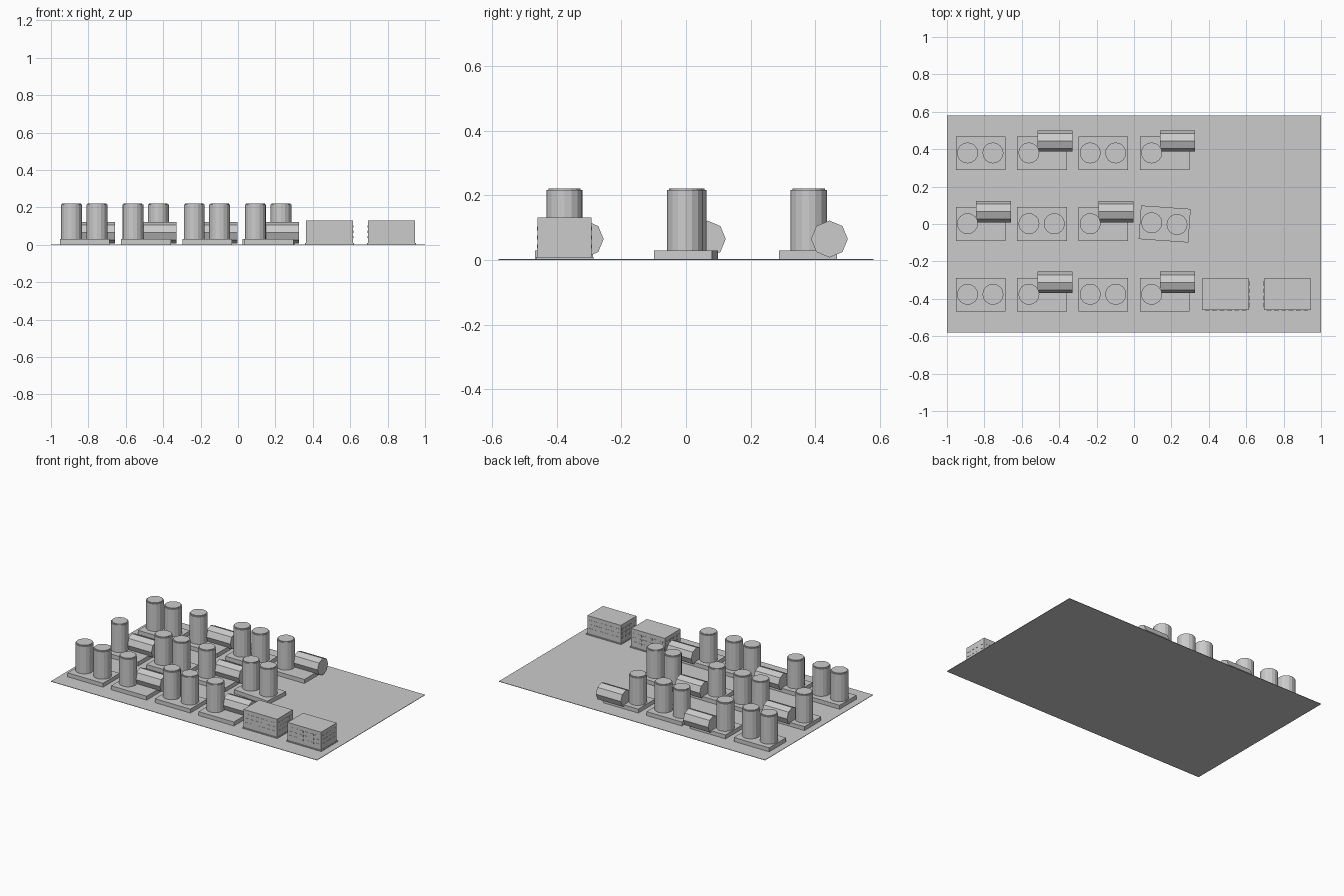
import bpy
from math import radians, pi
from mathutils import Matrix, Vector

cube = bpy.data.objects.get("Cube")
if cube:
    bpy.data.objects.remove(cube, do_unlink=True)

GREY = (0.6, 0.6, 0.6, 1)
grey = bpy.data.materials.new("light grey")
grey.use_nodes = True
grey.diffuse_color = GREY
grey.node_tree.nodes["Principled BSDF"].inputs["Base Color"].default_value = GREY


def finish(name):
    obj = bpy.context.object
    obj.name = name
    obj.data.materials.append(grey)
    return obj


def box(name, centre, size, turn=0):
    """Box standing on the given base centre."""
    x, y, z = centre
    bpy.ops.mesh.primitive_cube_add(size=1, location=(x, y, z + size[2] / 2), rotation=(0, 0, turn))
    obj = finish(name)
    obj.data.transform(Matrix.Diagonal((*size, 1)))
    return obj


def cylinder(name, centre, radius, depth, sides, rotation=(0, 0, 0)):
    bpy.ops.mesh.primitive_cylinder_add(vertices=sides, radius=radius, depth=depth,
                                        location=centre, rotation=rotation)
    return finish(name)


def upright_tank(x, y):
    cylinder("tank_body", (x, y, 0.122), 0.056, 0.188, 16)
    cylinder("tank_lid", (x, y, 0.219), 0.05, 0.006, 16)


def tank_unit(x, y, lying, turn):
    """Pad with two upright tanks, or one upright and one lying tank."""
    box("tank_pad", (x, y, 0.003), (0.266, 0.18, 0.027), turn)
    spin = Matrix.Rotation(turn, 3, "Z")
    offsets = [-0.07] if lying else [-0.07, 0.066]
    for dx in offsets:
        p = spin @ Vector((dx, 0.002, 0))
        upright_tank(x + p.x, y + p.y)
    if lying:
        cylinder("lying_tank", (x + 0.069, y + 0.066, 0.065), 0.057, 0.187, 8, (0, pi / 2, 0))


def window_rows(x, y, width, depth):
    """Thin window plates on all four walls."""
    for z in (0.036, 0.064, 0.092):
        for side in (-1, 1):
            for i in range(6):
                wx = x + (i - 2.5) * width / 6.4
                box("window", (wx, y + side * depth / 2, z), (0.026, 0.003, 0.012))
            for i in range(4):
                wy = y + (i - 1.5) * depth / 4.4
                box("window", (x + side * width / 2, wy, z), (0.003, 0.026, 0.012))


# Ground slab
box("ground_slab", (0, 0, 0), (2, 1.16, 0.003))

# Tank farm, lying tanks alternate like a checkerboard
for row in range(3):
    for col in range(4):
        turn = radians(-4) if (row, col) == (1, 3) else 0
        tank_unit(-0.82 + col * 0.328, (row - 1) * 0.378, (row + col) % 2 == 1, turn)

# Two office blocks on low plinths
for x in (0.49, 0.82):
    box("office_plinth", (x, -0.376, 0.003), (0.262, 0.178, 0.006))
    box("office_block", (x, -0.376, 0.009), (0.252, 0.168, 0.122))
    window_rows(x, -0.376, 0.252, 0.168)
